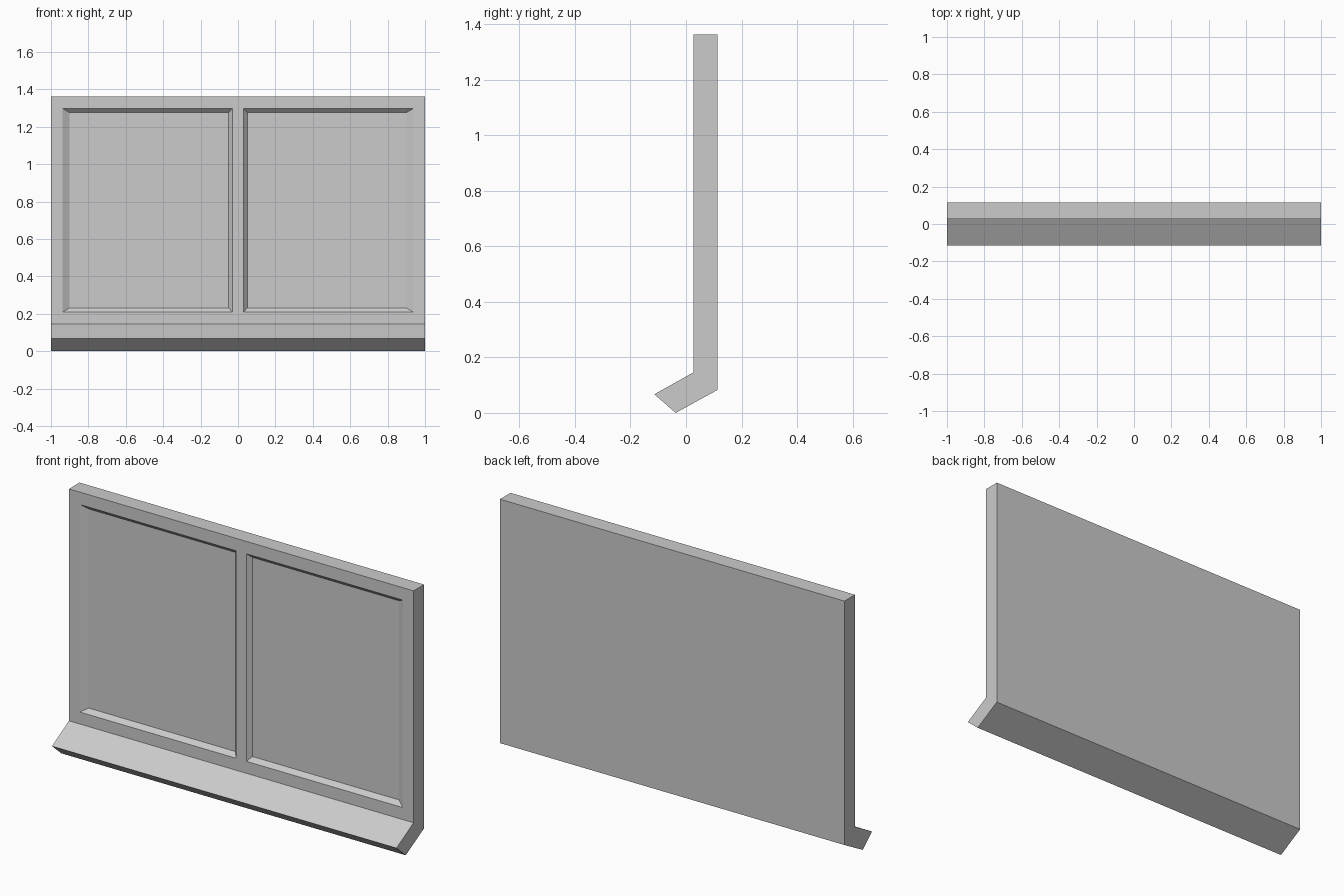
import bpy
import bmesh

default = bpy.data.objects.get("Cube")
if default:
    bpy.data.objects.remove(default, do_unlink=True)

# Single flat material
grey = bpy.data.materials.new("plain_grey")
grey.use_nodes = True
colour = (0.6, 0.6, 0.6, 1)
grey.diffuse_color = colour
grey.node_tree.nodes["Principled BSDF"].inputs["Base Color"].default_value = colour

FRONT = 0.027    # y of the frame's front face
DEPTH = 0.022    # recess of each pane


def prism(name, ring_a, ring_b):
    """Solid between two matching rings of points."""
    bm = bmesh.new()
    a = [bm.verts.new(p) for p in ring_a]
    b = [bm.verts.new(p) for p in ring_b]
    bm.faces.new(a)
    bm.faces.new(b)
    for i in range(len(a)):
        j = (i + 1) % len(a)
        bm.faces.new((a[i], a[j], b[j], b[i]))
    bmesh.ops.recalc_face_normals(bm, faces=bm.faces)
    mesh = bpy.data.meshes.new(name)
    bm.to_mesh(mesh)
    bm.free()
    mesh.materials.append(grey)
    obj = bpy.data.objects.new(name, mesh)
    bpy.context.collection.objects.link(obj)
    return obj


# Frame with sloping sill: side profile (y, z) swept along x
profile = [(FRONT, 1.363), (0.114, 1.363), (0.114, 0.083),
           (-0.037, 0), (-0.114, 0.067), (FRONT, 0.146)]
frame = prism("window_frame",
              [(-1, y, z) for y, z in profile],
              [(1, y, z) for y, z in profile])


def rect(x0, x1, z0, z1, y):
    return [(x0, y, z0), (x1, y, z0), (x1, y, z1), (x0, y, z1)]


# Two recessed panes with splayed reveals, mirrored about the mullion
outer = (0.03, 0.938, 0.209, 1.298)
inner = (0.05, 0.901, 0.231, 1.276)
mouth = [2 * o - i for o, i in zip(outer, inner)]
for side in (-1, 1):
    rings = []
    for (x0, x1, z0, z1), y in ((mouth, FRONT - DEPTH), (inner, FRONT + DEPTH)):
        rings.append(rect(side * x0, side * x1, z0, z1, y))
    cutter = prism("pane_cutter", *rings)
    cutter.hide_render = True
    cut = frame.modifiers.new("pane_recess", "BOOLEAN")
    cut.operation = "DIFFERENCE"
    cut.solver = "EXACT"
    cut.object = cutter
    bpy.context.view_layer.objects.active = frame
    bpy.ops.object.modifier_apply(modifier=cut.name)
    bpy.data.objects.remove(cutter, do_unlink=True)
